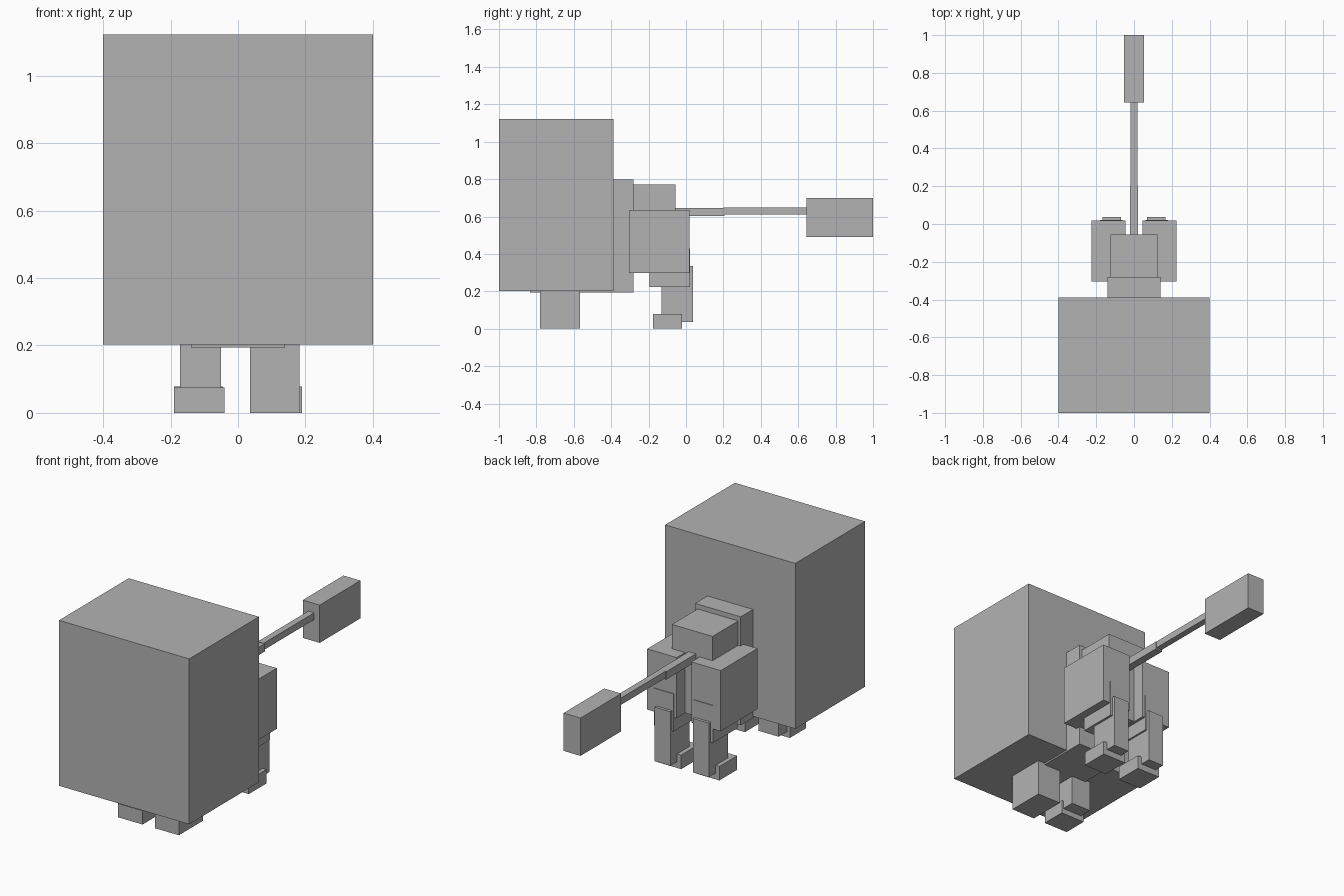
import bpy

grey = bpy.data.materials.new("plain grey")
grey.diffuse_color = (0.45, 0.45, 0.45, 1)


def box(name, x, y, z):
    """Box from (min, max) ranges on each axis."""
    bpy.ops.mesh.primitive_cube_add(
        size=1, location=[(a + b) / 2 for a, b in (x, y, z)])
    ob = bpy.context.object
    ob.name = name
    ob.scale = [b - a for a, b in (x, y, z)]
    bpy.ops.object.transform_apply(location=False, rotation=False, scale=True)
    ob.data.materials.append(grey)
    return ob


# Mane and trunk
box("mane", (-0.4, 0.4), (-1.0, -0.388), (0.203, 1.122))
box("chest", (-0.14, 0.14), (-0.835, -0.28), (0.194, 0.797))
box("rump", (-0.125, 0.125), (-0.40, -0.055), (0.30, 0.77))

# Tail
box("tail_base", (-0.022, 0.022), (-0.10, 0.205), (0.602, 0.646))
box("tail_tip", (-0.018, 0.018), (0.20, 0.65), (0.61, 0.648))
box("tail_tuft", (-0.052, 0.052), (0.643, 1.0), (0.49, 0.70))

# Hind legs
for side, s in (("left", -1), ("right", 1)):
    def pair(part, a, b, y, z):
        box(f"{side}_hind_{part}", sorted((s * a, s * b)), y, z)
    pair("thigh", 0.045, 0.226, (-0.305, 0.018), (0.298, 0.635))
    pair("shin", 0.06, 0.18, (-0.195, 0.022), (0.222, 0.43))
    pair("hock", 0.07, 0.167, (-0.13, 0.038), (0.035, 0.335))
    pair("foot", 0.045, 0.19, (-0.177, -0.022), (0.0, 0.078))

# Front legs: one a plain block, the other with a separate paw
box("right_front_leg", (0.035, 0.183), (-0.78, -0.567), (0.0, 0.30))
box("left_front_leg", (-0.172, -0.05), (-0.735, -0.567), (0.03, 0.30))
box("left_front_foot", (-0.19, -0.04), (-0.78, -0.64), (0.0, 0.076))
